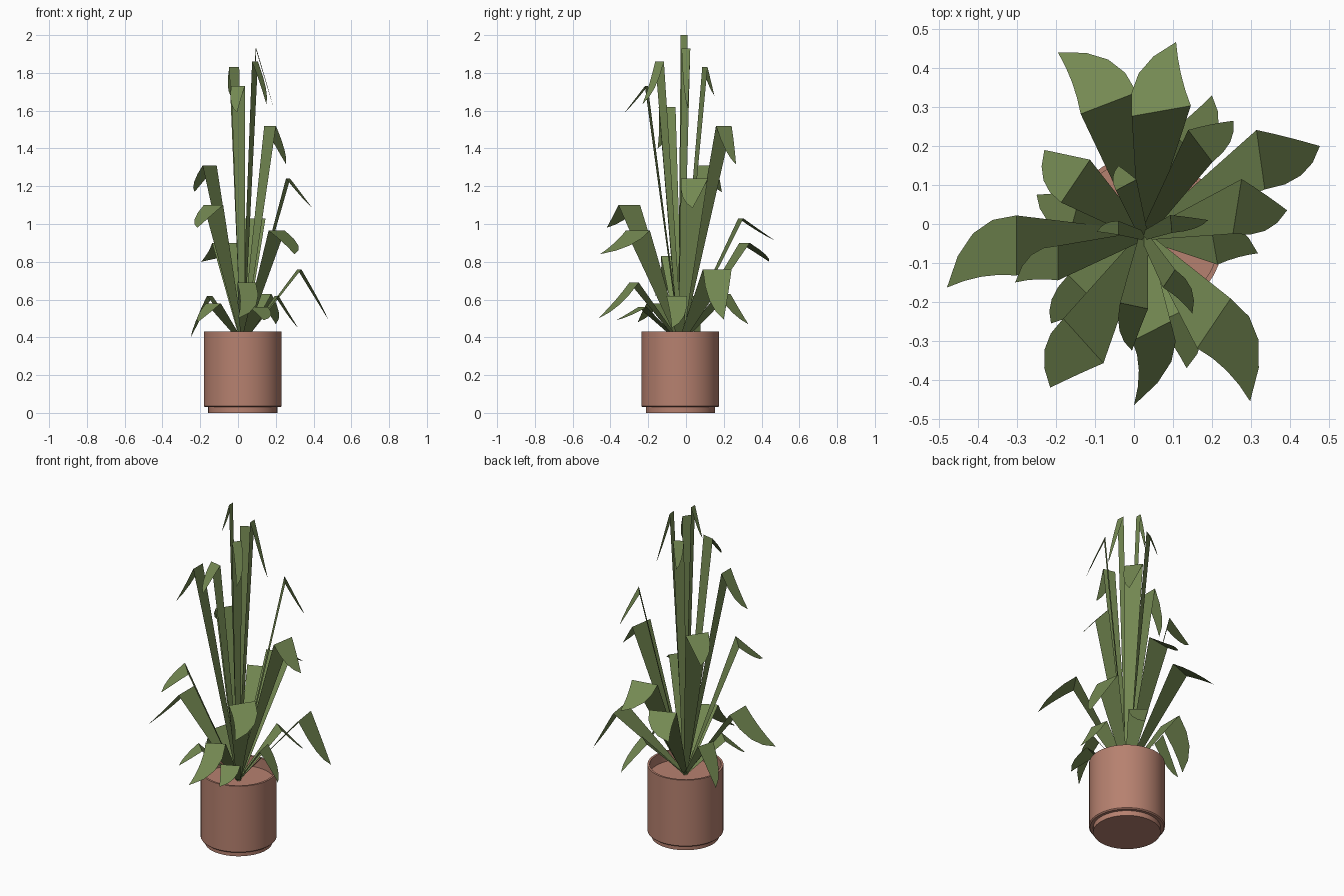
import bpy, bmesh, math
from mathutils import Vector

if "Cube" in bpy.data.objects:
    bpy.data.objects.remove(bpy.data.objects["Cube"])

ROOT = Vector((0.025, -0.03, 0.37))   # where all leaves meet


def material(name, rgb):
    m = bpy.data.materials.new(name)
    m.diffuse_color = (*rgb, 1)
    m.use_nodes = True
    m.node_tree.nodes["Principled BSDF"].inputs["Base Color"].default_value = m.diffuse_color
    return m


def make_object(name, bm, mat):
    me = bpy.data.meshes.new(name)
    bm.to_mesh(me)
    bm.free()
    me.materials.append(mat)
    ob = bpy.data.objects.new(name, me)
    bpy.context.collection.objects.link(ob)
    return ob


terracotta = material("terracotta", (0.47, 0.22, 0.16))
leaf_green = material("leaf green", (0.175, 0.25, 0.085))

# Pot: lathed profile with foot, thin rim and shallow inner floor
profile = [(0.183, 0), (0.183, 0.03), (0.2, 0.03), (0.206, 0.036), (0.206, 0.43),
           (0.194, 0.43), (0.194, 0.37)]
SEG = 48
bm = bmesh.new()
rings = [[bm.verts.new((ROOT.x + r * math.cos(2 * math.pi * i / SEG),
                        ROOT.y + r * math.sin(2 * math.pi * i / SEG), z))
          for i in range(SEG)] for r, z in profile]
for lo, hi in zip(rings, rings[1:]):
    for i in range(SEG):
        j = (i + 1) % SEG
        bm.faces.new((lo[i], lo[j], hi[j], hi[i]))
bm.faces.new(rings[0][::-1])
bm.faces.new(rings[-1])
pot = make_object("pot", bm, terracotta)
bpy.context.view_layer.objects.active = pot
pot.select_set(True)
bpy.ops.object.shade_smooth_by_angle(angle=math.radians(35))
pot.select_set(False)


def bezier(a, c, b, n=4):
    return [a * (1 - t) ** 2 + c * 2 * t * (1 - t) + b * t * t
            for t in (i / n for i in range(1, n))]


# Leaf: straight tapering blade up to a fold, then a flat sideways-curling tip
def leaf(name, fx, fy, fz, angle, tx, ty, tz):
    fold, tip = Vector((fx, fy, fz)), Vector((tx, ty, tz))
    side = Vector((math.cos(math.radians(angle)), math.sin(math.radians(angle)), 0))
    half = 0.055 if fz < 0.7 else min(0.077, 0.018 + 0.07 * (2 - fz))
    curl = (tip - fold).dot(side)
    if curl < 0:                       # keep the curl towards +side
        side, curl = -side, -curl
    down = (tip - fold) - side * curl
    a, b = fold - side * half, fold + side * half
    outer = bezier(a, a + down * 0.75, tip)
    inner = bezier(b, fold + side * (half * 0.6 + curl * 0.2) + down * 0.5, tip)
    bm = bmesh.new()
    r0, r1 = (bm.verts.new(ROOT + side * s) for s in (-0.012, 0.012))
    va, vb = bm.verts.new(a), bm.verts.new(b)
    rim = [bm.verts.new(p) for p in outer + [tip] + inner[::-1]]
    bm.faces.new((r0, r1, vb, va))
    bm.faces.new([va, vb] + rim[::-1])
    bm.normal_update()
    for f in bm.faces:
        if f.normal.z < 0:
            f.normal_flip()
    make_object(name, bm, leaf_green)


# fold x, y, z, fold direction in degrees, tip x, y, z
leaves = [
    (-0.04, -0.01, 2.00, 90, -0.095, -0.02, 1.82),
    (0.095, 0.00, 1.93, 95, 0.19, 0.01, 1.61),
    (0.09, -0.14, 1.86, 56, 0.15, -0.23, 1.635),
    (-0.02, 0.10, 1.83, 28, -0.04, 0.15, 1.68),
    (0.00, -0.21, 1.73, -12, -0.005, -0.325, 1.59),
    (-0.195, -0.10, 1.62, 90, -0.305, -0.15, 1.40),
    (0.17, 0.20, 1.52, 127, 0.255, 0.265, 1.315),
    (-0.15, 0.11, 1.31, 56, -0.23, 0.19, 1.17),
    (0.265, 0.045, 1.24, 81, 0.393, 0.035, 1.085),
    (-0.13, -0.30, 1.10, -48, -0.215, -0.42, 0.98),
    (0.07, 0.29, 1.03, 10, 0.108, 0.467, 0.915),
    (0.205, -0.255, 0.965, 56, 0.298, -0.455, 0.84),
    (-0.065, 0.31, 0.90, 21, -0.195, 0.44, 0.80),
    (-0.302, -0.055, 0.83, 90, -0.48, -0.163, 0.62),
    (0.325, 0.165, 0.76, 98, 0.477, 0.20, 0.495),
    (0.045, -0.275, 0.69, 27, 0.00, -0.465, 0.50),
    (0.205, -0.05, 0.62, 100, 0.318, -0.075, 0.45),
    (-0.15, 0.03, 0.62, 75, -0.25, 0.075, 0.40),
    (-0.13, -0.17, 0.58, -45, -0.213, -0.255, 0.48),
    (0.135, 0.20, 0.63, 140, 0.20, 0.33, 0.47),
    (0.11, -0.23, 0.56, 25, 0.135, -0.37, 0.49),
]
for i, spec in enumerate(leaves):
    leaf(f"leaf_{i + 1:02d}", *spec)
